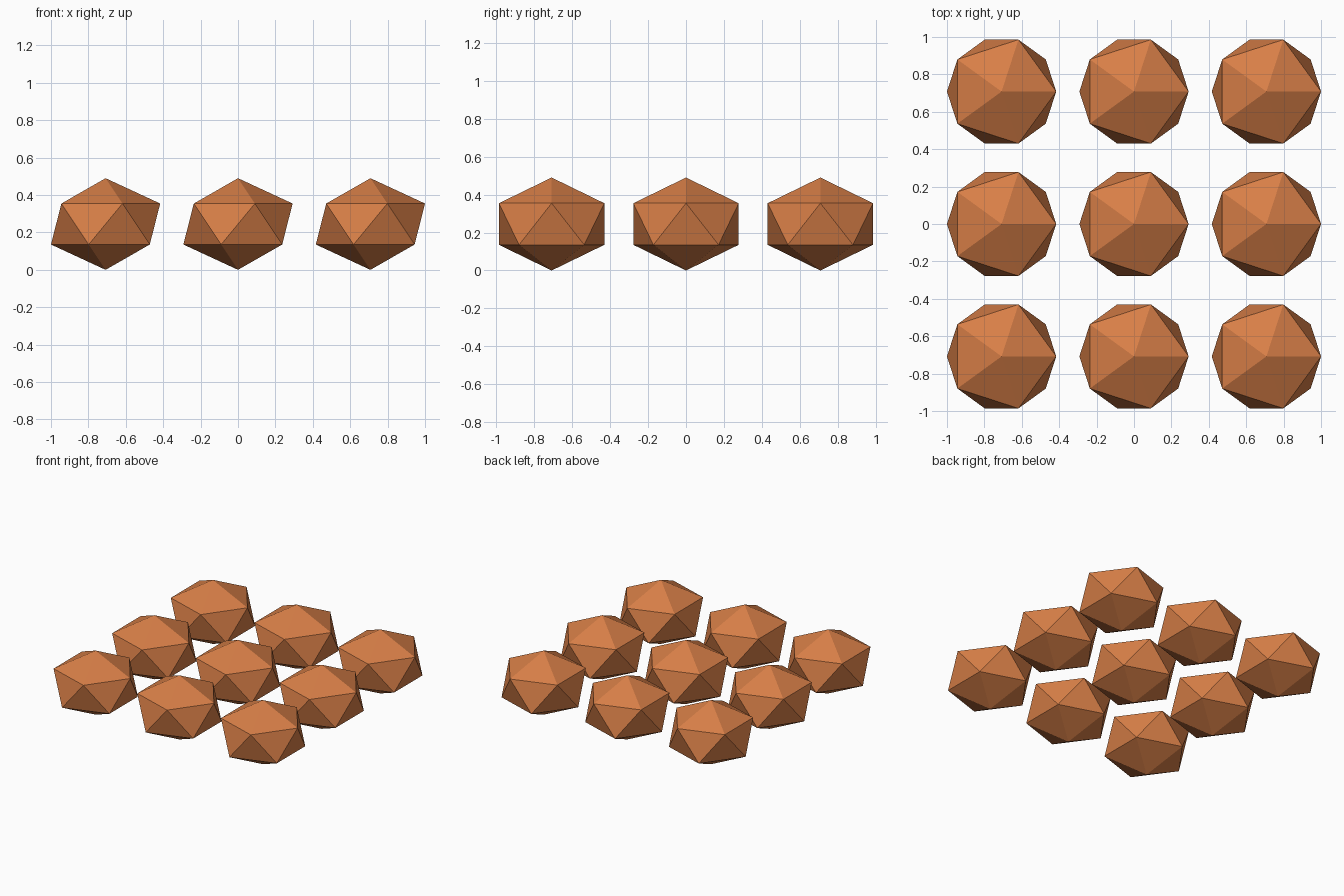
import bpy

if "Cube" in bpy.data.objects:
    bpy.data.objects.remove(bpy.data.objects["Cube"])

SPACING = 0.708   # distance between neighbouring stones
RADIUS = 0.3265   # circumradius of each icosahedron
SQUASH = 0.75     # vertical flattening

clay = bpy.data.materials.new("clay")
clay.diffuse_color = (0.68, 0.21, 0.063, 1)
clay.use_nodes = True
clay.node_tree.nodes["Principled BSDF"].inputs["Base Color"].default_value = clay.diffuse_color

# Shared squashed icosahedron, resting on its lowest point
bpy.ops.mesh.primitive_ico_sphere_add(subdivisions=1, radius=RADIUS)
first = bpy.context.object
mesh = first.data
mesh.name = "faceted_stone"
for v in mesh.vertices:
    v.co.z = (v.co.z + RADIUS) * SQUASH
mesh.materials.append(clay)

# Three by three grid of stones
for row in range(3):
    for col in range(3):
        name = f"stone_row{row + 1}_col{col + 1}"
        if row == col == 0:
            stone = first
            stone.name = name
        else:
            stone = bpy.data.objects.new(name, mesh)
            bpy.context.collection.objects.link(stone)
        stone.location = ((col - 1) * SPACING, (row - 1) * SPACING, 0)
